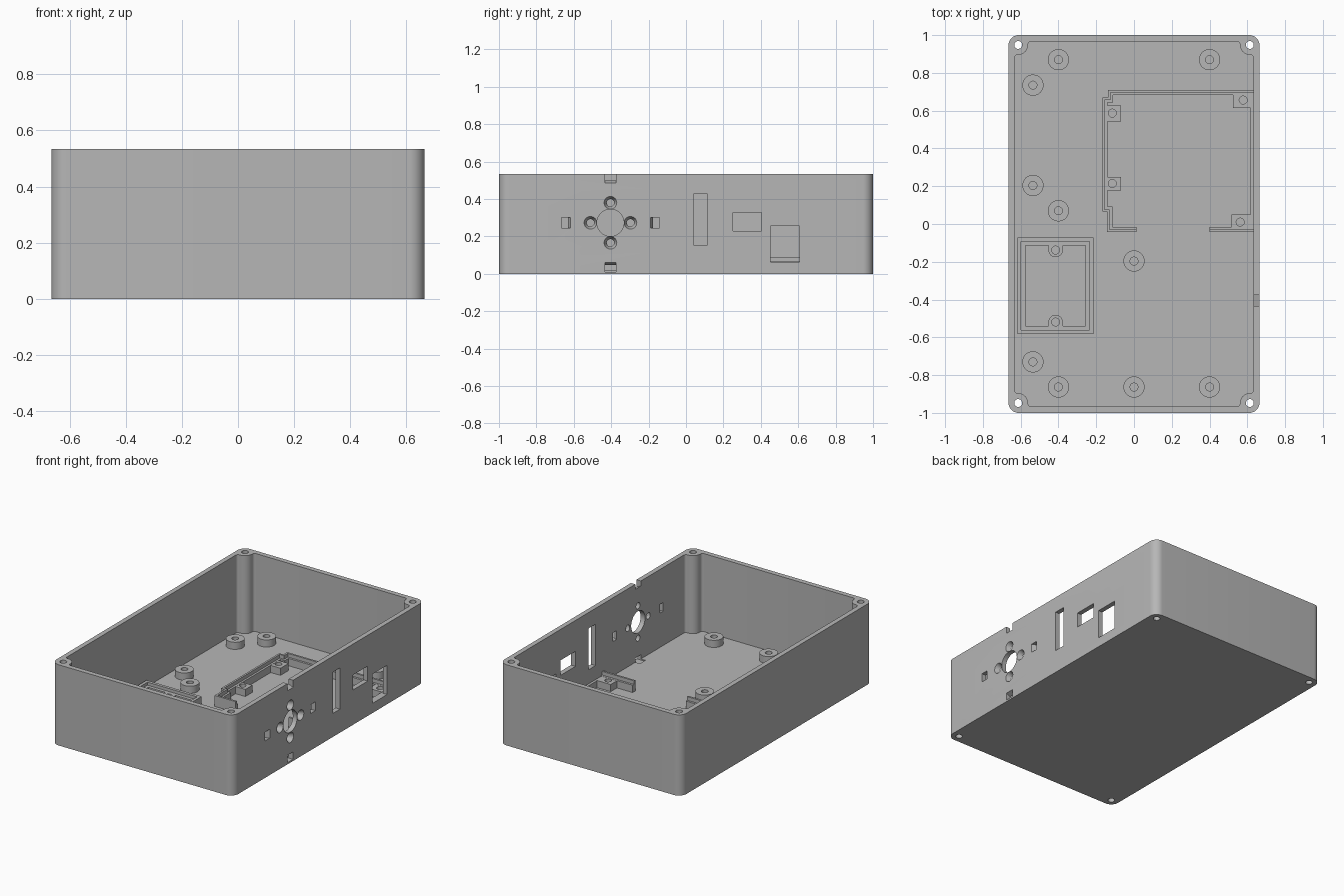
import bpy, bmesh
from math import sin, cos, pi, radians
from mathutils import Vector

if "Cube" in bpy.data.objects:
    bpy.data.objects.remove(bpy.data.objects["Cube"])

grey = bpy.data.materials.new("plain grey plastic")
grey.use_nodes = True
GREY = (0.47, 0.47, 0.47, 1)
grey.diffuse_color = GREY
grey.node_tree.nodes["Principled BSDF"].inputs["Base Color"].default_value = GREY

HX, HY, H = 0.665, 1.0, 0.533      # half width, half length, height
IX, IY, FLOOR = 0.633, 0.967, 0.018  # cavity half sizes and floor level
BASE = FLOOR - 0.006                # parts sink slightly into the floor


def loft(name, ring_a, ring_b):
    """Solid between two matching rings of 3D points."""
    bm = bmesh.new()
    a = [bm.verts.new(p) for p in ring_a]
    b = [bm.verts.new(p) for p in ring_b]
    n = len(a)
    bm.faces.new(a)
    bm.faces.new(b)
    for i in range(n):
        j = (i + 1) % n
        bm.faces.new((a[i], a[j], b[j], b[i]))
    bmesh.ops.recalc_face_normals(bm, faces=bm.faces)
    mesh = bpy.data.meshes.new(name)
    bm.to_mesh(mesh)
    bm.free()
    mesh.materials.append(grey)
    ob = bpy.data.objects.new(name, mesh)
    bpy.context.collection.objects.link(ob)
    return ob


def prism(name, outline, z0, z1):
    return loft(name, [(x, y, z0) for x, y in outline], [(x, y, z1) for x, y in outline])


def rect(x0, x1, y0, y1):
    return [(x0, y0), (x1, y0), (x1, y1), (x0, y1)]


def arc(cx, cy, r, a0, a1, n):
    angles = [radians(a0 + (a1 - a0) * i / n) for i in range(n + 1)]
    return [(cx + r * cos(t), cy + r * sin(t)) for t in angles]


def circle(x, y, r, n=32):
    return arc(x, y, r, 0, 360, n)[:-1]


def four_corners(q):
    """Mirror a first-quadrant corner into a closed outline."""
    return (q + [(-x, y) for x, y in reversed(q)]
            + [(-x, -y) for x, y in q] + [(x, -y) for x, y in reversed(q)])


def cut(target, cutter):
    cutter.hide_render = True
    mod = target.modifiers.new("cut", 'BOOLEAN')
    mod.operation, mod.solver, mod.object = 'DIFFERENCE', 'EXACT', cutter
    bpy.context.view_layer.objects.active = target
    bpy.ops.object.modifier_apply(modifier=mod.name)
    bpy.data.objects.remove(cutter)


def drill(target, x, y, z0, z1, r=0.021):
    cut(target, prism("drill", circle(x, y, r), z0, z1))


def smooth(ob):
    bpy.ops.object.select_all(action='DESELECT')
    ob.select_set(True)
    bpy.context.view_layer.objects.active = ob
    bpy.ops.object.shade_smooth_by_angle(angle=radians(30))


def strip(name, path, t0, t1, top, closed=False):
    """Wall along a path, lying between two offsets to the left of it."""
    pts = [Vector(p) for p in path]
    n = len(pts)

    def offset(d):
        out = []
        for i, p in enumerate(pts):
            normals = []
            for a, b in ((i - 1, i), (i, i + 1)):
                if closed or (a >= 0 and b < n):
                    e = (pts[b % n] - pts[a % n]).normalized()
                    normals.append(Vector((-e.y, e.x)))
            m = sum(normals, Vector((0, 0)))
            if len(normals) == 2:
                m /= 1 + normals[0].dot(normals[1])
            out.append(p + m * d)
        return out

    inner, outer = offset(t1), offset(t0)
    if not closed:
        return prism(name, outer + inner[::-1], BASE, top)
    ob = prism(name, outer, BASE, top)
    cut(ob, prism("opening", inner, -0.1, 0.3))
    return ob


# Case shell: rounded box, cavity with rounded screw columns in the corners
case = prism("case_shell", four_corners(arc(HX - 0.055, HY - 0.055, 0.055, 0, 90, 10)), 0, H)
SX, SY, SR, F = 0.613, 0.948, 0.052, 0.016
corner = (arc(IX - F, SY - SR - F, F, 0, 90, 5) + arc(SX, SY, SR, 270, 180, 10)
          + arc(SX - SR - F, IY - F, F, 0, 90, 5))
cut(case, prism("cavity", four_corners(corner), FLOOR, 0.7))
for sx in (-1, 1):
    for sy in (-1, 1):
        drill(case, sx * SX, sy * SY, -0.1, 0.7)

# Openings in the port wall
XA, XB = 0.60, 0.70


def wall_cut(ring_in, ring_out):
    cut(case, loft("port", [(XA, y, z) for y, z in ring_in], [(XB, y, z) for y, z in ring_out]))


for port in ((0.04, 0.115, 0.155, 0.428), (0.25, 0.404, 0.23, 0.329), (0.452, 0.607, 0.064, 0.257)):
    wall_cut(rect(*port), rect(*port))

# Round connector opening with countersunk holes and tapered slots around it
CY, CZ = -0.404, 0.273
wall_cut(circle(CY, CZ, 0.072, 48), circle(CY, CZ, 0.072, 48))
for k in range(4):
    c, s = round(cos(k * pi / 2)), round(sin(k * pi / 2))
    hy, hz = CY + 0.107 * c, CZ + 0.107 * s
    wall_cut(circle(hy, hz, 0.0056), circle(hy, hz, 0.049))

    def slot(r0):
        return [(CY + c * r - s * w, CZ + s * r + c * w)
                for r, w in rect(r0, 0.262, -0.029, 0.029)]
    wall_cut(slot(0.241), slot(0.198))
smooth(case)

# Standoffs on the floor
standoffs = [(-0.4, 0.87), (0.4, 0.87), (-0.535, 0.735), (-0.535, 0.204), (-0.4, 0.07),
             (0, -0.196), (-0.535, -0.73), (-0.4, -0.863), (0, -0.863), (0.4, -0.863)]
for i, (x, y) in enumerate(standoffs):
    post = prism(f"standoff_{i + 1}", circle(x, y, 0.056, 40), BASE, 0.065)
    drill(post, x, y, FLOOR, 0.2)
    smooth(post)

# Small tray: rim, lower ledge and two rounded screw posts
tray = rect(-0.617, -0.215, -0.582, -0.072)
strip("small_tray_rim", tray, 0, 0.02, 0.075, True)
strip("small_tray_ledge", tray, 0.019, 0.042, 0.055, True)
for side, y, edge in (("back", -0.138, -0.112), ("front", -0.519, -0.542)):
    px, pr = -0.415, 0.038
    a0 = 180 if side == "back" else 0
    post = prism(f"small_tray_{side}_post",
                 arc(px, y, pr, a0, a0 + 180, 16)
                 + [(px - pr * cos(radians(a0)), edge), (px + pr * cos(radians(a0)), edge)],
                 BASE, 0.055)
    drill(post, px, y, FLOOR, 0.2)
    smooth(post)

# Large tray: stepped rim with a gap at the front, ledge and drilled corner blocks
rim = [(IX, 0.71), (-0.137, 0.71), (-0.137, 0.67), (-0.168, 0.67), (-0.168, 0.065),
       (-0.142, 0.065), (-0.142, -0.042), (0.012, -0.042)]
front = [(0.4, -0.042), (IX, -0.042)]
for name, path in (("main", rim), ("front", front)):
    strip(f"large_tray_{name}_rim", path, 0, 0.013, 0.09)
    strip(f"large_tray_{name}_ledge", path, 0.0125, 0.027, 0.066)
prism("large_tray_wall_ledge", rect(0.617, IX + 0.005, -0.03, 0.7), BASE, 0.062)

blocks = [((-0.15, -0.07, 0.543, 0.627), (-0.115, 0.587)),
          ((-0.15, -0.07, 0.177, 0.25), (-0.115, 0.214)),
          ((0.525, 0.62, 0.615, 0.69), (0.578, 0.656)),
          ((0.515, 0.62, -0.02, 0.05), (0.562, 0.01))]
for i, (area, hole) in enumerate(blocks):
    block = prism(f"large_tray_block_{i + 1}", rect(*area), BASE, 0.065)
    drill(block, *hole, FLOOR, 0.2)
    smooth(block)
